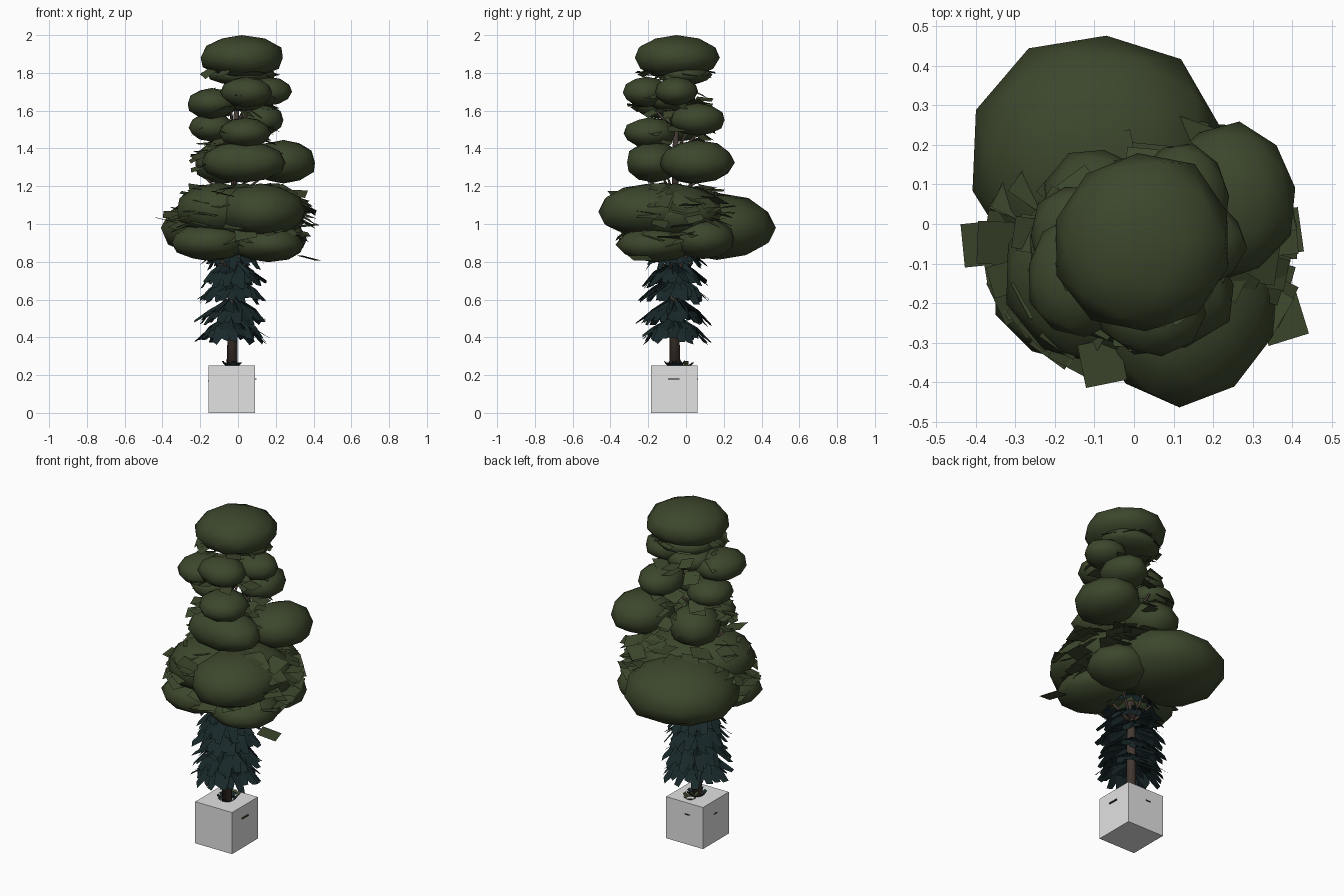
import bpy, bmesh, math, random
from mathutils import Vector, Matrix

if "Cube" in bpy.data.objects:
    bpy.data.objects.remove(bpy.data.objects["Cube"])

random.seed(7)
TX, TY = -0.03, -0.06   # trunk axis


def material(name, rgb):
    m = bpy.data.materials.new(name)
    m.diffuse_color = (*rgb, 1)
    m.use_nodes = True
    m.node_tree.nodes["Principled BSDF"].inputs["Base Color"].default_value = m.diffuse_color
    return m


LEAF = material("olive_leaf", (0.045, 0.062, 0.025))
NEEDLE = material("blue_green_needle", (0.0095, 0.021, 0.023))
BARK = material("brown_bark", (0.060, 0.043, 0.034))
STONE = material("pale_stone", (0.76, 0.76, 0.76))


def finish(bm, name, mat, smooth=False):
    me = bpy.data.meshes.new(name)
    bm.to_mesh(me)
    bm.free()
    ob = bpy.data.objects.new(name, me)
    bpy.context.collection.objects.link(ob)
    me.materials.append(mat)
    for p in me.polygons:
        p.use_smooth = smooth
    return ob


def box(name, size, loc, mat):
    bm = bmesh.new()
    bmesh.ops.create_cube(bm, size=1, matrix=Matrix.Translation(loc) @ Matrix.Diagonal((*size, 1)))
    return finish(bm, name, mat)


def blob(name, c, r, seed):
    """Smooth, slightly lumpy leaf cushion, flatter underneath."""
    bm = bmesh.new()
    bmesh.ops.create_icosphere(bm, subdivisions=2, radius=1,
                               matrix=Matrix.Rotation(seed * 1.3, 4, 'Z'))
    rnd = random.Random(seed)
    for v in bm.verts:
        k = 1 + rnd.uniform(-0.02, 0.08)
        z = v.co.z * (1 if v.co.z > 0 else 0.92)
        v.co = Vector((c[0] + v.co.x * r[0] * k, c[1] + v.co.y * r[1] * k, c[2] + z * r[2]))
    return finish(bm, name, LEAF, True)


def limb(bm, a, b, r1, r2, sides=8):
    """Tapered cylinder from a to b."""
    a, b = Vector(a), Vector(b)
    d = b - a
    mat = Matrix.Translation((a + b) / 2) @ d.to_track_quat('Z', 'Y').to_matrix().to_4x4()
    bmesh.ops.create_cone(bm, cap_ends=True, segments=sides, radius1=r1, radius2=r2,
                          depth=d.length, matrix=mat)


def cards(name, c, r, n, size, zmin=-0.9, zmax=0.8):
    """Square leaf cards scattered over an ellipsoid, tilted outwards."""
    bm = bmesh.new()
    for i in range(n):
        a = i * 2.39996 + random.uniform(-0.2, 0.2)
        h = random.uniform(zmin, zmax)
        s = math.sqrt(1 - h * h)
        p = Vector((c[0] + r[0] * s * math.cos(a), c[1] + r[1] * s * math.sin(a), c[2] + r[2] * h))
        out = Vector((math.cos(a), math.sin(a), random.uniform(-0.7, 0.2))).normalized()
        side = Vector((-math.sin(a), math.cos(a), random.uniform(-0.35, 0.35))).normalized()
        w = size * random.uniform(0.75, 1.15) / 2
        bm.faces.new([bm.verts.new(p + out * w * u + side * w * v)
                      for u, v in ((-1, -1), (1, -1), (1, 1), (-1, 1))])
    return finish(bm, name, LEAF)


# Stone cube planter with stray leaves poking through its sides
box("planter", (0.245, 0.245, 0.25), (-0.0325, -0.0625, 0.125), STONE)
box("planter_leaf_right", (0.016, 0.06, 0.006), (0.09, -0.065, 0.18), LEAF)
box("planter_leaf_back", (0.03, 0.008, 0.005), (-0.05, 0.06, 0.18), NEEDLE)
box("planter_leaf_left", (0.006, 0.03, 0.005), (-0.155, -0.06, 0.17), NEEDLE)

# Trunk and branches
bm = bmesh.new()
limb(bm, (TX, TY, 0.24), (TX, TY, 0.9), 0.028, 0.022)
limb(bm, (TX, TY, 0.9), (0.0, -0.05, 1.85), 0.022, 0.012)
for z, n, reach in ((0.78, 7, 0.13), (1.18, 5, 0.15), (1.42, 5, 0.13), (1.55, 5, 0.11)):
    for i in range(n):
        a = i * math.tau / n + z * 3
        limb(bm, (TX, TY, z - 0.06),
             (TX + reach * math.cos(a), TY + reach * math.sin(a), z + 0.06), 0.01, 0.006, 5)
finish(bm, "trunk", BARK, True)


# Grass tufts around the trunk foot
def tuft(name, mat, n, cx, cy, rad):
    bm = bmesh.new()
    for i in range(n):
        a = i * math.tau / n
        b = Vector((cx + rad * math.cos(a), cy + rad * math.sin(a), 0.25))
        s = Vector((-math.sin(a), math.cos(a), 0)) * 0.014
        t = Vector((math.cos(a) * 0.02, math.sin(a) * 0.02, random.uniform(0.015, 0.035)))
        bm.faces.new([bm.verts.new(v) for v in (b - s, b + s, b + s + t, b - s + t)])
    finish(bm, name, mat)


tuft("dark_tuft", NEEDLE, 9, TX, TY, 0.035)
tuft("olive_tuft", LEAF, 6, TX, 0.0, 0.022)

# Drooping needle skirts: rings of broad blunt fronds in two overlapping rows
bm = bmesh.new()
for k, (z, rad) in enumerate(((0.375, 0.2), (0.47, 0.2), (0.58, 0.2), (0.67, 0.185), (0.77, 0.165))):
    n = 12
    for i in range(n * 2):
        inner = i % 2
        a = (i + 0.5 * k) * math.tau / (n * 2) + random.uniform(-0.07, 0.07)
        R = rad * random.uniform(0.9, 1.08) * (0.87 if inner else 1)
        zt = z + random.uniform(-0.015, 0.02) + 0.012 * inner
        tilt = random.uniform(-0.012, 0.012)

        def at(r, h, da):
            return bm.verts.new((TX + r * math.cos(a + da), TY + r * math.sin(a + da), h + tilt * da * 5))
        t1, t2 = at(0.03, z + 0.115, -0.5), at(0.03, z + 0.115, 0.5)
        m1, m2 = at(rad * 0.62, z + 0.068, -0.27), at(rad * 0.62, z + 0.068, 0.27)
        p1, p2 = at(R * 0.95, zt + 0.008, -0.12), at(R, zt, 0.07)
        bm.faces.new((t1, m1, m2, t2))
        bm.faces.new((m1, p1, p2, m2))
finish(bm, "needle_skirt", NEEDLE)

# Leaf cushions: centre, radii
CUSHIONS = {
    "crown": [((0.02, -0.05, 1.88), (0.225, 0.225, 0.12)), ((0.02, -0.01, 1.79), (0.18, 0.14, 0.06))],
    "upper_tier": [((-0.14, -0.13, 1.635), (0.13, 0.15, 0.085)),
                   ((0.045, -0.21, 1.695), (0.135, 0.12, 0.085)),
                   ((0.16, -0.05, 1.70), (0.12, 0.11, 0.08)),
                   ((0.02, -0.08, 1.66), (0.14, 0.13, 0.07))],
    "middle_tier": [((-0.14, -0.03, 1.51), (0.12, 0.13, 0.08)),
                    ((0.04, -0.19, 1.48), (0.135, 0.135, 0.085)),
                    ((0.12, 0.06, 1.55), (0.12, 0.145, 0.09))],
    "lower_tier": [((0.03, -0.17, 1.325), (0.225, 0.145, 0.115)),
                   ((0.24, 0.06, 1.325), (0.17, 0.195, 0.12)),
                   ((-0.09, 0.04, 1.32), (0.14, 0.15, 0.12))],
    "canopy": [((-0.09, 0.165, 0.98), (0.31, 0.31, 0.185)),
               ((0.12, -0.19, 1.065), (0.235, 0.27, 0.15)),
               ((-0.1, -0.12, 1.07), (0.22, 0.23, 0.15)),
               ((-0.15, -0.15, 0.90), (0.20, 0.20, 0.105)),
               ((0.16, -0.16, 0.89), (0.19, 0.20, 0.1)),
               ((0.18, 0.09, 0.92), (0.18, 0.17, 0.115)),
               ((0.03, -0.06, 1.05), (0.32, 0.27, 0.165))],
}
seed = 1
for part, items in CUSHIONS.items():
    for c, r in items:
        blob(part + "_cushion", c, r, seed)
        seed += 1

# Loose leaf cards between the cushions
cards("canopy_leaves", (0.02, -0.06, 1.04), (0.36, 0.29, 0.2), 140, 0.105)
cards("lower_tier_leaves", (0.0, -0.05, 1.33), (0.23, 0.21, 0.1), 34, 0.085)
cards("middle_tier_leaves", (-0.01, -0.06, 1.47), (0.21, 0.19, 0.08), 26, 0.08)
cards("upper_tier_leaves", (0.0, -0.09, 1.65), (0.2, 0.19, 0.08), 22, 0.08)
cards("crown_leaves", (0.01, -0.06, 1.81), (0.18, 0.18, 0.04), 14, 0.08, -0.9, 0.1)

# Stray cards at the widest points
bm = bmesh.new()
for x, y, z, a in ((0.375, -0.24, 0.82, 0.3), (-0.38, -0.05, 1.02, 0.1), (-0.08, -0.35, 1.16, 0.2)):
    bmesh.ops.create_grid(bm, x_segments=1, y_segments=1, size=0.055,
                          matrix=Matrix.Translation((x, y, z)) @ Matrix.Rotation(a, 4, 'Z')
                          @ Matrix.Rotation(0.25, 4, 'Y'))
finish(bm, "stray_leaves", LEAF)
